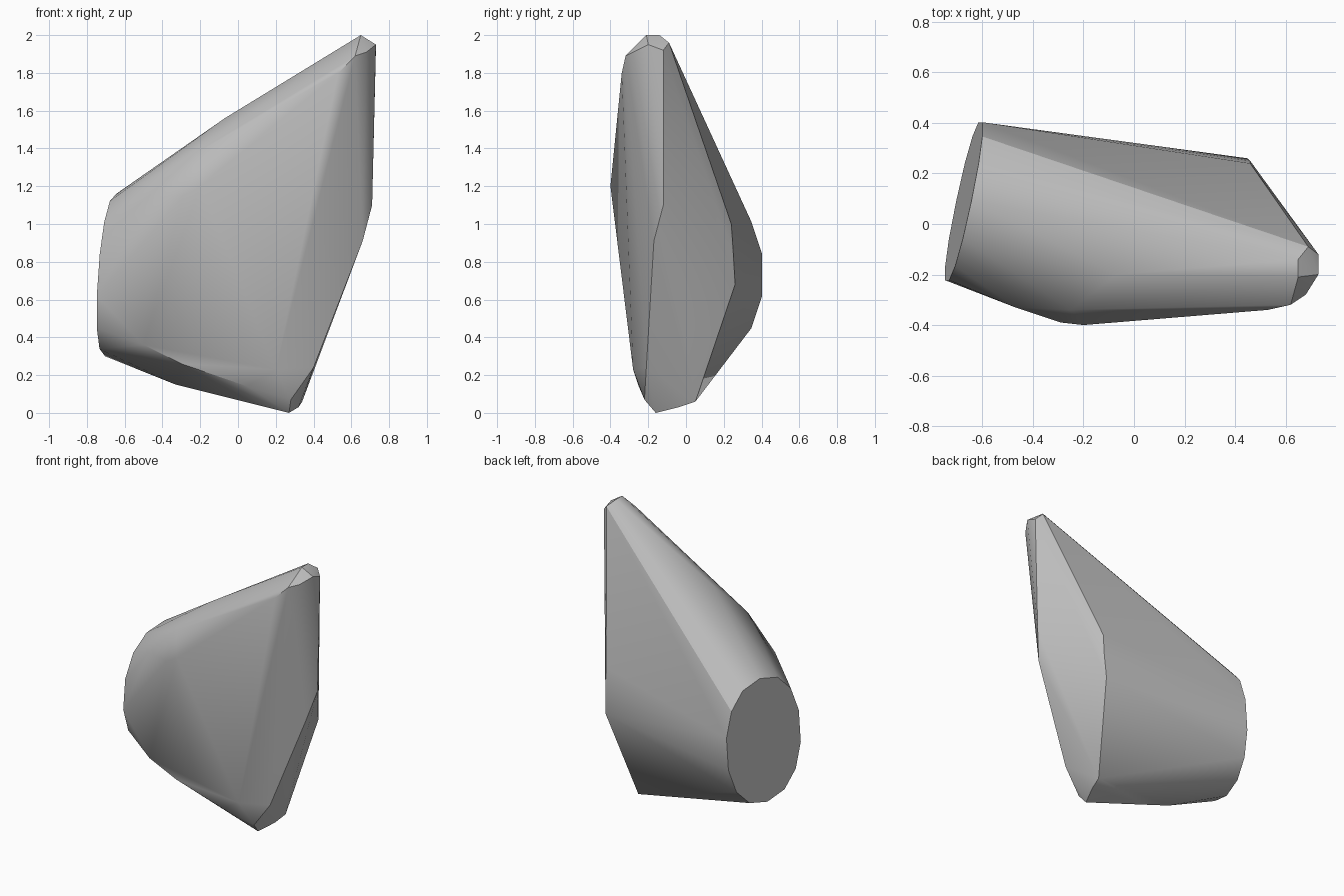
import bpy, bmesh, math
from mathutils import Vector

cube = bpy.data.objects.get("Cube")
if cube:
    bpy.data.objects.remove(cube, do_unlink=True)


def make_material(name, color):
    material = bpy.data.materials.new(name)
    material.use_nodes = True
    material.diffuse_color = color
    shader = material.node_tree.nodes["Principled BSDF"]
    shader.inputs["Base Color"].default_value = color
    shader.inputs["Roughness"].default_value = 0.9
    return material


def signed_power(value, exponent):
    return math.copysign(abs(value) ** exponent, value)


def oval_cut(segments):
    """Rounded outline of the flat sloping end of the boulder."""
    outline = []
    for step in range(segments):
        angle = math.tau * (step + 0.5) / segments
        y = 0.09 + 0.32 * signed_power(math.cos(angle), 0.9)
        z = 0.73 + 0.43 * signed_power(math.sin(angle), 0.9)
        outline.append(Vector((-0.744 + 0.21 * y + 0.07 * z, y, z)))
    return outline


# Small blunt peak
peak = [(.65, -.21, 2), (.65, -.14, 2), (.69, -.09, 1.96),
        (.73, -.12, 1.92), (.73, -.2, 1.95)]

# Worn front shoulder and its highest ridge
shoulder = [(.68, -.28, 1.91), (.62, -.32, 1.89), (.53, -.34, 1.8),
            (-.2, -.4, 1.2), (-.29, -.39, 1.15), (-.25, -.34, 1.36),
            (-.47, -.33, 1.14), (-.07, -.2, 1.56)]

# Outline of the broken side facet
broken_side = [(.71, -.12, 1.1), (.66, -.17, .91), (.4, -.21, .24),
               (.46, .24, 1), (.46, .25, .85), (.45, .26, .68)]

# Narrow foot and the undercut leading to it
foot = [(.28, -.22, .07), (.27, -.16, 0), (.32, -.04, .03), (.34, .05, .06),
        (.05, -.25, .14), (.2, -.28, .23), (-.3, -.27, .26),
        (-.5, -.28, .36), (-.33, -.05, .15), (-.12, -.07, .1)]


def build_boulder(name, points, material):
    """Wrap the points in a convex skin and merge its level faces."""
    bm = bmesh.new()
    for point in points:
        bm.verts.new(point)
    hull = bmesh.ops.convex_hull(bm, input=bm.verts)
    leftover = {v for v in hull["geom_interior"] + hull["geom_unused"]
                if isinstance(v, bmesh.types.BMVert)}
    bmesh.ops.delete(bm, geom=list(leftover), context="VERTS")
    bmesh.ops.dissolve_limit(bm, angle_limit=math.radians(1),
                             verts=bm.verts, edges=bm.edges)
    bmesh.ops.recalc_face_normals(bm, faces=bm.faces)
    mesh = bpy.data.meshes.new(name)
    bm.to_mesh(mesh)
    bm.free()
    mesh.materials.append(material)
    boulder = bpy.data.objects.new(name, mesh)
    bpy.context.collection.objects.link(boulder)
    return boulder


stone = make_material("stone grey", (0.5, 0.5, 0.5, 1))
boulder = build_boulder("boulder", oval_cut(14) + peak + shoulder + broken_side + foot, stone)

# Soft worn faces with crisp broken edges
bpy.ops.object.select_all(action="DESELECT")
boulder.select_set(True)
bpy.context.view_layer.objects.active = boulder
bpy.ops.object.shade_smooth_by_angle(angle=math.radians(30))
